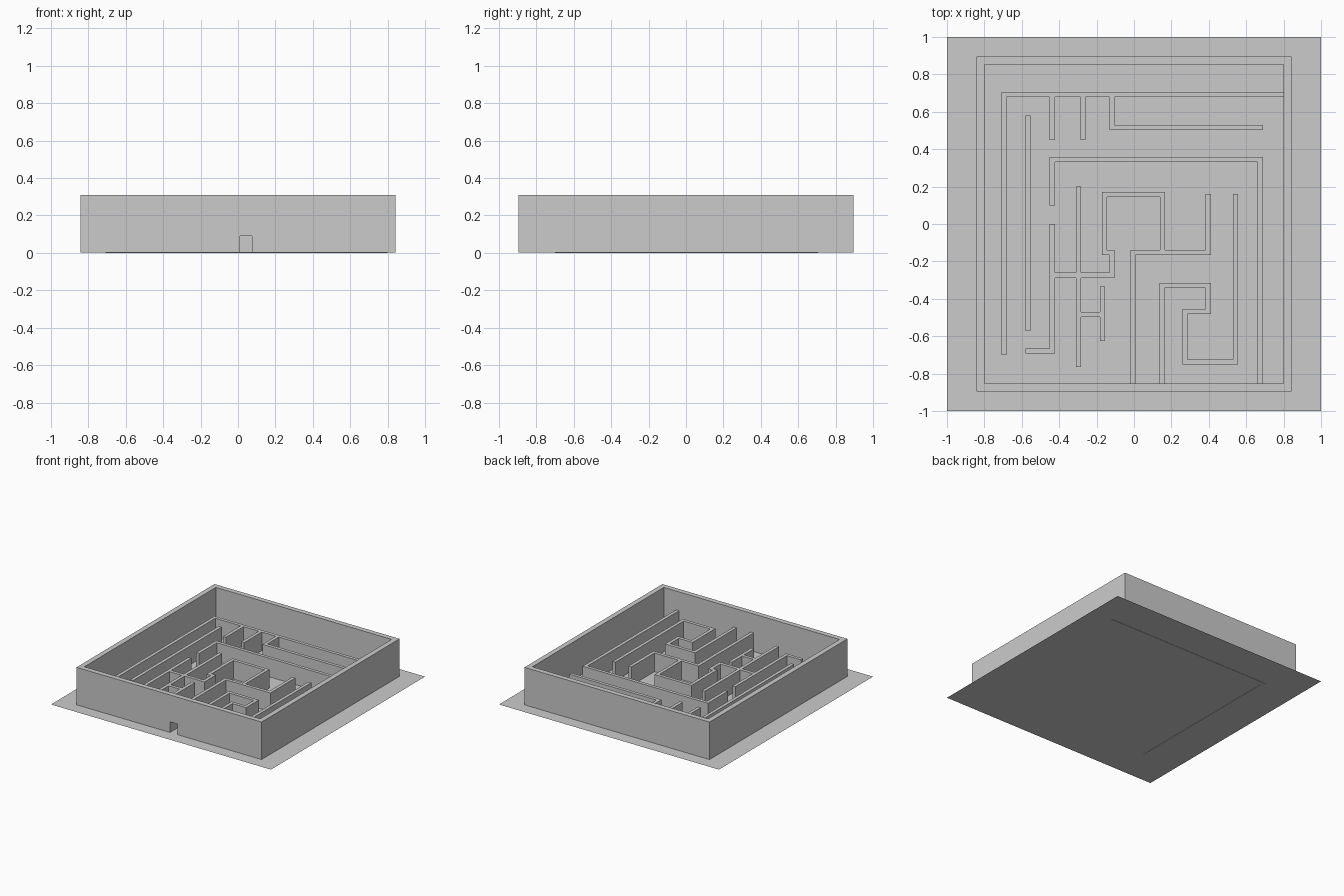
import bpy, bmesh
from mathutils import Vector

if "Cube" in bpy.data.objects:
    bpy.data.objects.remove(bpy.data.objects["Cube"])

grey = bpy.data.materials.new("plain grey")
grey.diffuse_color = (0.6, 0.6, 0.6, 1)
grey.use_nodes = True
grey.node_tree.nodes["Principled BSDF"].inputs["Base Color"].default_value = grey.diffuse_color


def prism(name, base, offset):
    """Extrude a flat outline along an offset into a closed solid."""
    bm = bmesh.new()
    face = bm.faces.new([bm.verts.new(p) for p in base])
    ext = bmesh.ops.extrude_face_region(bm, geom=[face], use_keep_orig=True)
    moved = [v for v in ext["geom"] if isinstance(v, bmesh.types.BMVert)]
    bmesh.ops.translate(bm, verts=moved, vec=offset)
    bmesh.ops.recalc_face_normals(bm, faces=bm.faces)
    return finish(name, bm)


def finish(name, bm):
    me = bpy.data.meshes.new(name)
    bm.to_mesh(me)
    bm.free()
    me.materials.append(grey)
    ob = bpy.data.objects.new(name, me)
    bpy.context.collection.objects.link(ob)
    return ob


def wall(name, path, height=0.155, thick=0.027, z0=0.002):
    """Mitred wall following a right-angled centre line."""
    pts = [Vector(p) for p in path]
    norms = []
    for a, b in zip(pts, pts[1:]):
        d = (b - a).normalized()
        norms.append(Vector((-d.y, d.x)) * thick / 2)
    left, right = [], []
    for i, p in enumerate(pts):
        if i == 0:
            n = norms[0]
        elif i == len(pts) - 1:
            n = norms[-1]
        else:
            n = norms[i - 1] + norms[i]
        left.append((p.x + n.x, p.y + n.y, z0))
        right.append((p.x - n.x, p.y - n.y, z0))
    return prism(name, left + right[::-1], (0, 0, height - z0))


# Thin ground sheet
bm = bmesh.new()
bm.faces.new([bm.verts.new((x, y, 0.002)) for x, y in
              ((-1, -1), (1, -1), (1, 1), (-1, 1))])
finish("ground_sheet", bm)

# Tall outer wall: three plain sides, then the front with its small doorway
wall("outer_wall", [(-0.82, -0.853), (-0.82, 0.875), (0.82, 0.875), (0.82, -0.853)],
     height=0.31, thick=0.042)
front = [(-0.841, 0.002), (0.01, 0.002), (0.01, 0.09), (0.075, 0.09),
         (0.075, 0.002), (0.841, 0.002), (0.841, 0.31), (-0.841, 0.31)]
prism("outer_front_wall", [(x, -0.895, z) for x, z in front], (0, 0.042, 0))

# Long L-shaped wall, reaching just under the ground sheet
wall("long_corner_wall", [(-0.695, -0.70), (-0.695, 0.692), (0.80, 0.692)], z0=0)

# Inner maze walls, each as a centre line
mazes = {
    "upper_spur_left": [(-0.437, 0.68), (-0.437, 0.45)],
    "upper_spur_right": [(-0.272, 0.68), (-0.272, 0.45)],
    "upper_branch": [(-0.117, 0.68), (-0.117, 0.517), (0.69, 0.517)],
    "left_free_wall": [(-0.567, -0.572), (-0.567, 0.58)],
    "middle_arch_wall": [(-0.437, 0.10), (-0.437, 0.345), (0.675, 0.345), (0.675, -0.853)],
    "left_hook_wall": [(-0.437, 0.0), (-0.437, -0.68), (-0.58, -0.68)],
    "chamber_wall": [(-0.424, -0.274), (-0.117, -0.274), (-0.117, -0.152),
                     (-0.157, -0.152), (-0.157, 0.158), (0.152, 0.158), (0.152, -0.139)],
    "entry_wall": [(-0.005, -0.853), (-0.005, -0.152), (0.397, -0.152), (0.397, 0.16)],
    "left_crossing_wall": [(-0.297, -0.765), (-0.297, 0.20)],
    "small_link": [(-0.284, -0.483), (-0.182, -0.483)],
    "small_upright": [(-0.168, -0.625), (-0.168, -0.335)],
    "spiral_wall": [(0.15, -0.853), (0.15, -0.328), (0.397, -0.328), (0.397, -0.467),
                    (0.272, -0.467), (0.272, -0.738), (0.542, -0.738), (0.542, 0.16)],
}
for name, path in mazes.items():
    wall(name, path)
